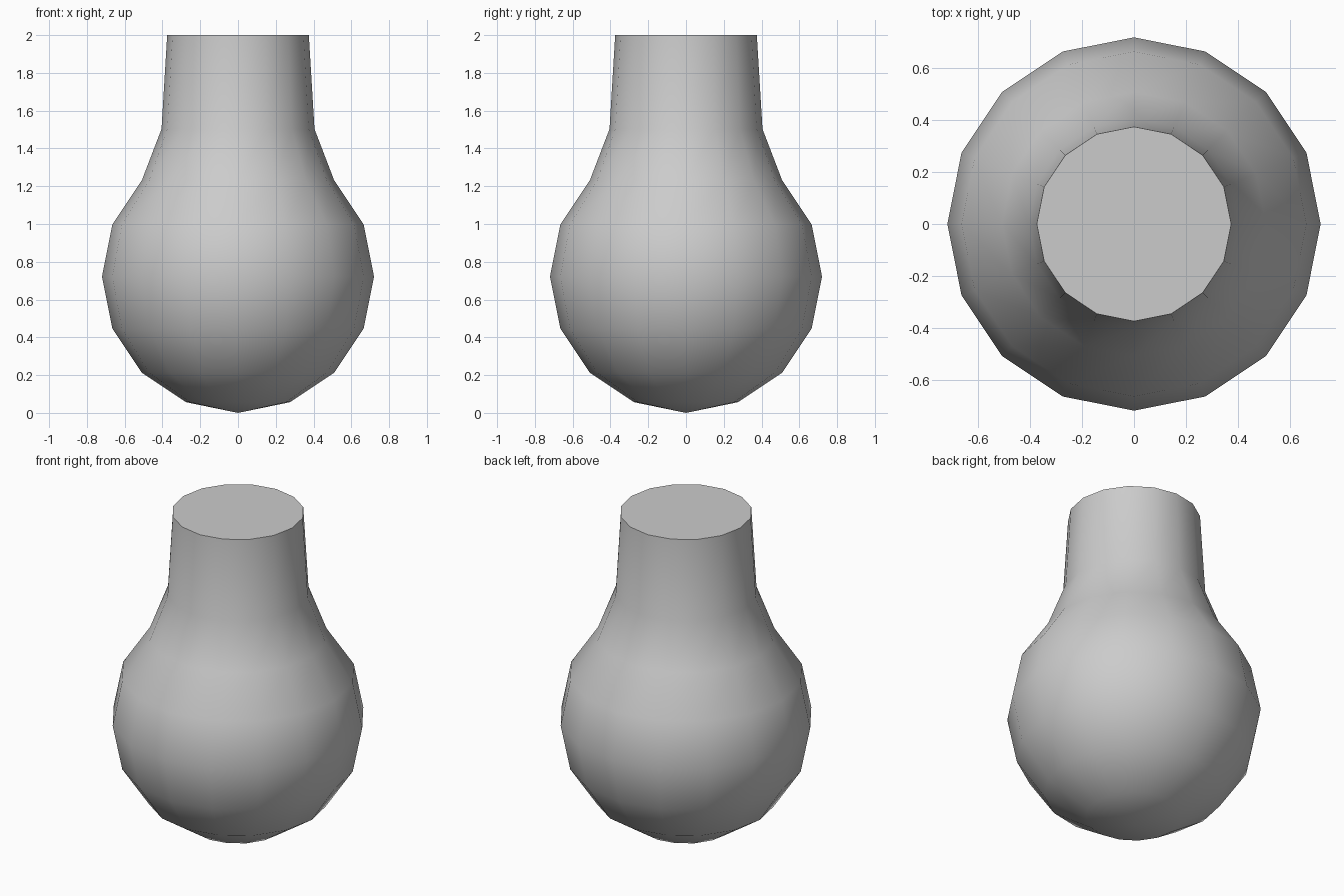
import bpy, bmesh, math

if "Cube" in bpy.data.objects:
    bpy.data.objects.remove(bpy.data.objects["Cube"])

SEG = 16
R, CZ = 0.72, 0.722

# Profile: round body in 22.5 degree steps, then tapered neck
profile = [(R * math.sin(math.radians(a)), CZ - R * math.cos(math.radians(a)))
           for a in (22.5, 45, 67.5, 90, 112.5, 135)]
profile += [(0.405, 1.503), (0.375, 2.0)]

bm = bmesh.new()
rings = [[bm.verts.new((r * math.cos(2 * math.pi * i / SEG),
                        r * math.sin(2 * math.pi * i / SEG), z))
          for i in range(SEG)] for r, z in profile]

# Rounded bottom
pole = bm.verts.new((0, 0, 0))
for i in range(SEG):
    bm.faces.new((pole, rings[0][(i + 1) % SEG], rings[0][i]))

# Body and neck walls
for low, high in zip(rings, rings[1:]):
    for i in range(SEG):
        j = (i + 1) % SEG
        bm.faces.new((low[i], low[j], high[j], high[i]))

# Flat top
bm.faces.new(rings[-1])
bmesh.ops.recalc_face_normals(bm, faces=bm.faces)

mesh = bpy.data.meshes.new("bulb_body")
bm.to_mesh(mesh)
bm.free()
bulb = bpy.data.objects.new("bulb_body", mesh)
bpy.context.collection.objects.link(bulb)
bpy.context.view_layer.objects.active = bulb
bulb.select_set(True)
bpy.ops.object.shade_smooth_by_angle(angle=math.radians(40))
